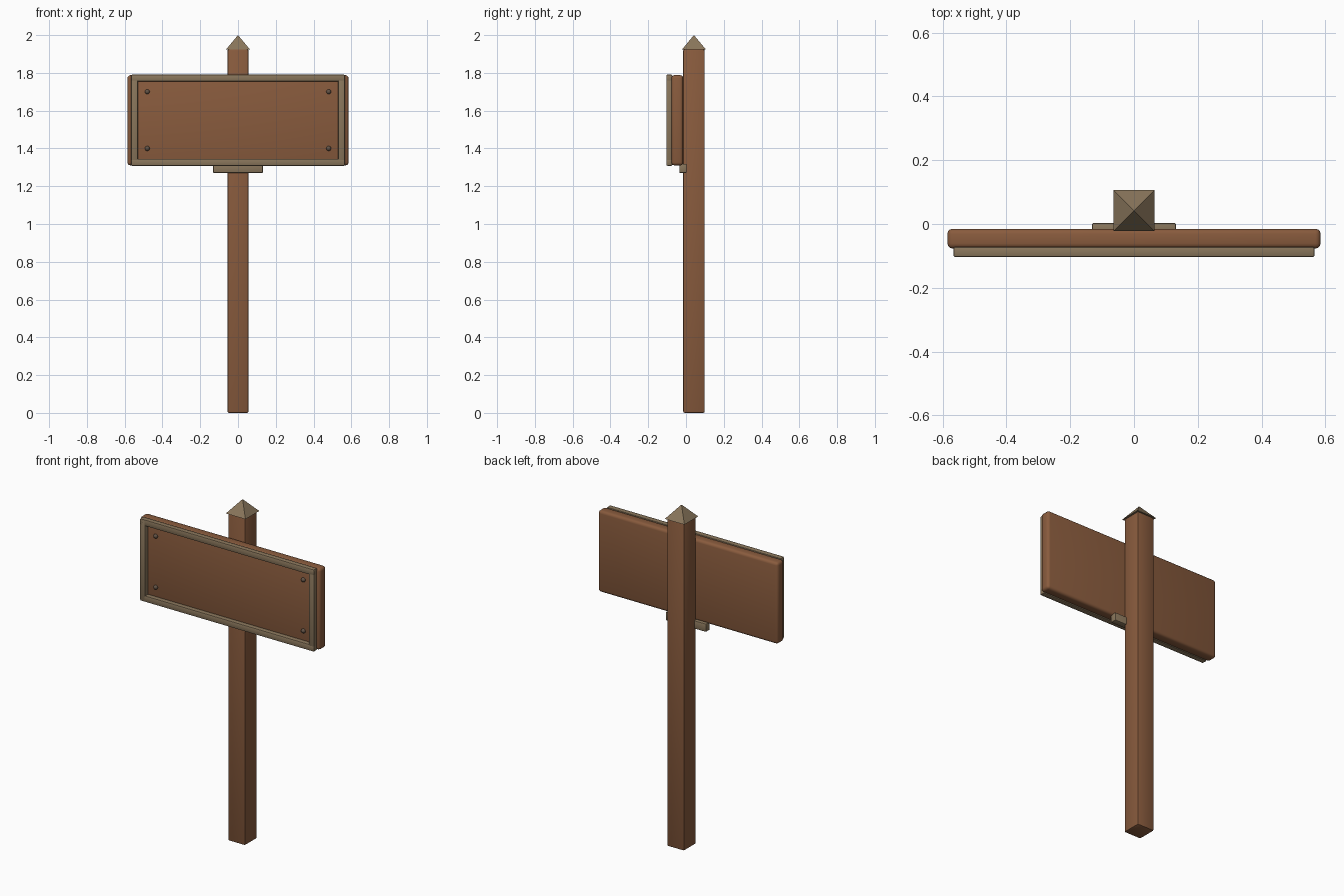
import bpy, bmesh, math
from mathutils import Matrix

if "Cube" in bpy.data.objects:
    bpy.data.objects.remove(bpy.data.objects["Cube"])


def material(name, rgb):
    m = bpy.data.materials.new(name)
    m.diffuse_color = (*rgb, 1)
    m.use_nodes = True
    m.node_tree.nodes["Principled BSDF"].inputs["Base Color"].default_value = m.diffuse_color
    return m


WOOD = material("brown wood", (0.25, 0.105, 0.047))
TRIM = material("weathered trim", (0.25, 0.18, 0.105))
STUD = material("dark metal", (0.12, 0.085, 0.06))


def finish(bm, name, mat, smooth=True):
    bmesh.ops.recalc_face_normals(bm, faces=bm.faces)
    me = bpy.data.meshes.new(name)
    bm.to_mesh(me)
    bm.free()
    ob = bpy.data.objects.new(name, me)
    bpy.context.collection.objects.link(ob)
    me.materials.append(mat)
    if smooth:
        bpy.ops.object.select_all(action='DESELECT')
        ob.select_set(True)
        bpy.context.view_layer.objects.active = ob
        bpy.ops.object.shade_smooth_by_angle(angle=math.radians(40))
    return ob


def box(name, x, y, z, bevel, mat, segments=2):
    """Bevelled box from (min, max) ranges."""
    bm = bmesh.new()
    bmesh.ops.create_cube(bm, size=1)
    for v in bm.verts:
        for i, (lo, hi) in enumerate((x, y, z)):
            v.co[i] = hi if v.co[i] > 0 else lo
    bmesh.ops.bevel(bm, geom=bm.edges[:], offset=bevel, segments=segments,
                    profile=0.5, affect='EDGES')
    return finish(bm, name, mat)


# Post and pyramid cap
PY = 0.042
box("post", (-0.056, 0.056), (PY - 0.057, PY + 0.057), (0, 1.925), 0.008, WOOD)
bm = bmesh.new()
bmesh.ops.create_cone(bm, cap_ends=True, segments=4, radius1=0.064 * math.sqrt(2),
                      radius2=0, depth=0.077,
                      matrix=Matrix.Translation((0, PY, 1.9615)) @ Matrix.Rotation(math.pi / 4, 4, 'Z'))
finish(bm, "post_cap", TRIM, smooth=False)

# Sign board and the support cleat beneath it
box("sign_board", (-0.585, 0.585), (-0.077, -0.015), (1.31, 1.788), 0.016, WOOD, 3)
box("support_cleat", (-0.132, 0.132), (-0.035, 0.003), (1.27, 1.318), 0.005, TRIM)

# Raised frame: two rails and two stiles
FY = (-0.104, -0.072)
for name, z in (("top_rail", (1.754, 1.791)), ("bottom_rail", (1.308, 1.345))):
    box(name, (-0.566, 0.566), FY, z, 0.006, TRIM)
for name, x in (("left_stile", (-0.566, -0.53)), ("right_stile", (0.53, 0.566))):
    box(name, x, FY, (1.309, 1.79), 0.006, TRIM)

# Domed studs near the corners
for x in (-0.48, 0.48):
    for z in (1.40, 1.70):
        bm = bmesh.new()
        bmesh.ops.create_uvsphere(bm, u_segments=12, v_segments=8, radius=0.013,
                                  matrix=Matrix.Translation((x, -0.078, z)))
        finish(bm, "stud", STUD)
